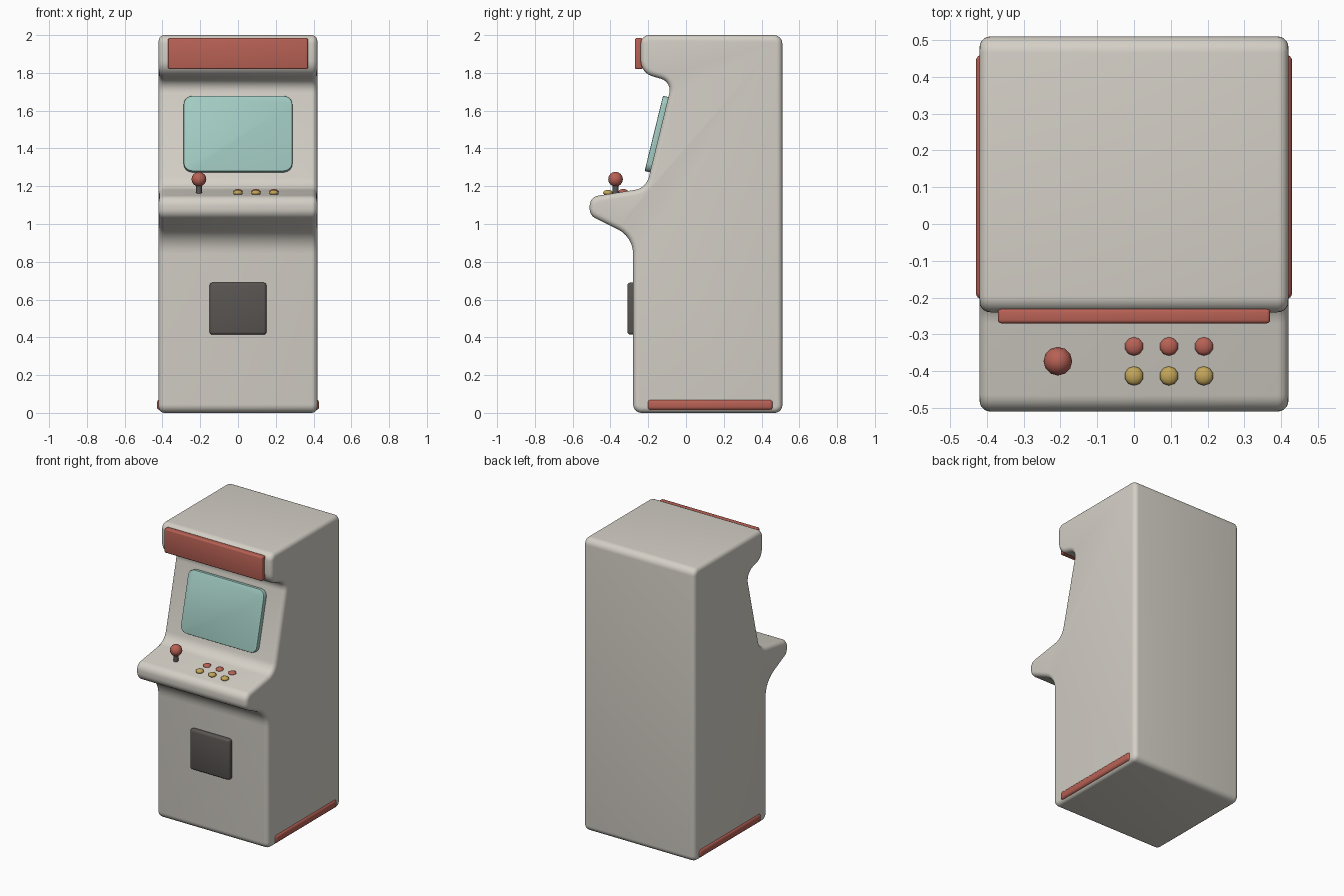
import bpy, bmesh, math
from mathutils import Vector, Matrix

if "Cube" in bpy.data.objects:
    bpy.data.objects.remove(bpy.data.objects["Cube"])


def material(name, rgb):
    m = bpy.data.materials.new(name)
    m.diffuse_color = (*rgb, 1)
    m.use_nodes = True
    m.node_tree.nodes["Principled BSDF"].inputs["Base Color"].default_value = m.diffuse_color
    return m


CREAM = material("cream", (0.66, 0.63, 0.57))
RED = material("red", (0.48, 0.12, 0.09))
TEAL = material("teal", (0.36, 0.60, 0.54))
DARK = material("dark", (0.10, 0.09, 0.085))
YELLOW = material("yellow", (0.55, 0.38, 0.10))


def finish(name, bm, mat, angle=35):
    bmesh.ops.recalc_face_normals(bm, faces=bm.faces[:])
    me = bpy.data.meshes.new(name)
    bm.to_mesh(me)
    bm.free()
    me.materials.append(mat)
    ob = bpy.data.objects.new(name, me)
    bpy.context.collection.objects.link(ob)
    bpy.ops.object.select_all(action='DESELECT')
    ob.select_set(True)
    bpy.context.view_layer.objects.active = ob
    bpy.ops.object.shade_smooth_by_angle(angle=math.radians(angle))
    return ob


def fillet(corners, steps=6):
    """Round each (y, z, tangent length) corner of a closed outline with an arc."""
    pts = []
    for i, (y, z, t) in enumerate(corners):
        c = Vector((y, z))
        u = (Vector(corners[i - 1][:2]) - c).normalized()
        v = (Vector(corners[(i + 1) % len(corners)][:2]) - c).normalized()
        half = u.angle(v) / 2
        centre = c + (u + v).normalized() * t / math.cos(half)
        a, b = c + u * t - centre, c + v * t - centre
        sweep = math.pi - 2 * half
        for k in range(steps + 1):
            f = k / steps
            pts.append(centre + (a * math.sin((1 - f) * sweep) + b * math.sin(f * sweep)) / math.sin(sweep))
    return pts


def inset(pts, d):
    """Move a counter-clockwise outline inward by d."""
    out = []
    for i, p in enumerate(pts):
        e1 = (p - pts[i - 1]).normalized()
        e2 = (pts[(i + 1) % len(pts)] - p).normalized()
        n1, n2 = Vector((-e1.y, e1.x)), Vector((-e2.y, e2.x))
        out.append(p + (n1 + n2) * d / (1 + n1.dot(n2)))
    return out


def box(name, centre, size, mat, bevel, segments=3, tilt=0, corner=0):
    """Rounded box; corner rounds the four outline corners seen from the front."""
    bm = bmesh.new()
    bmesh.ops.create_cube(bm, size=1, matrix=Matrix.Diagonal((*size, 1)))
    if corner:
        edges = [e for e in bm.edges if abs(e.verts[0].co.y - e.verts[1].co.y) > 1e-4]
        bmesh.ops.bevel(bm, geom=edges, offset=corner, segments=6, profile=0.5, affect='EDGES')
        edges = [e for e in bm.edges if abs(e.verts[0].co.y - e.verts[1].co.y) < 1e-4]
    else:
        edges = bm.edges[:]
    bmesh.ops.bevel(bm, geom=edges, offset=bevel, segments=segments, profile=0.5, affect='EDGES')
    bm.transform(Matrix.Translation(centre) @ Matrix.Rotation(tilt, 4, 'X'))
    return finish(name, bm, mat)


def ball(name, centre, radius, height, sides, mat):
    bm = bmesh.new()
    bmesh.ops.create_uvsphere(bm, u_segments=sides, v_segments=8, radius=1)
    bm.transform(Matrix.Translation(centre) @ Matrix.Diagonal((radius, radius, height, 1)))
    return finish(name, bm, mat, 60)


# Cabinet: filleted side profile swept across x with rounded rims
PROFILE = fillet([
    (-0.28, 0, 0.045), (0.51, 0, 0.04), (0.51, 2, 0.045), (-0.24, 2, 0.045),
    (-0.24, 1.80, 0.065), (-0.074, 1.752, 0.06), (-0.211, 1.19, 0.06),
    (-0.51, 1.143, 0.045), (-0.51, 1.045, 0.035), (-0.28, 0.932, 0.09)])
HALF, RIM, STEPS = 0.42, 0.03, 5
half_rings = []
for k in range(STEPS + 1):
    a = math.pi / 2 * k / STEPS
    half_rings.append((HALF - RIM + RIM * math.cos(a), RIM * (1 - math.sin(a))))
rings = [(-x, d) for x, d in half_rings] + half_rings[::-1]
bm = bmesh.new()
loops = [[bm.verts.new((x, p.x, p.y)) for p in inset(PROFILE, d)] for x, d in rings]
for l1, l2 in zip(loops, loops[1:]):
    for i in range(len(l1)):
        bm.faces.new((l1[i - 1], l1[i], l2[i], l2[i - 1]))
bm.faces.new(loops[0])
bm.faces.new(loops[-1][::-1])
finish("cabinet", bm, CREAM)

# Front panels
box("header_panel", (0, -0.25, 1.902), (0.74, 0.04, 0.165), RED, 0.009)
box("screen", (0, -0.151, 1.475), (0.575, 0.04, 0.41), TEAL, 0.006, 2,
    tilt=-math.atan(0.244), corner=0.045)
box("coin_door", (0, -0.285, 0.552), (0.30, 0.05, 0.275), DARK, 0.014)

# Side kick strips
for side, x in (("left", -0.41), ("right", 0.41)):
    box(side + "_kick_strip", (x, 0.128, 0.043), (0.04, 0.665, 0.056), RED, 0.018, 4)

# Joystick
bm = bmesh.new()
bmesh.ops.create_cone(bm, cap_ends=True, segments=12, radius1=0.016, radius2=0.016, depth=0.09,
                      matrix=Matrix.Translation((-0.207, -0.373, 1.185)))
finish("joystick_shaft", bm, DARK)
ball("joystick_knob", (-0.207, -0.373, 1.237), 0.039, 0.039, 12, RED)

# Buttons
for row, y, z, mat in (("front", -0.413, 1.165, YELLOW), ("rear", -0.332, 1.170, RED)):
    for i in range(3):
        ball(f"{row}_button_{i + 1}", (0.095 * i, y, z), 0.026, 0.015, 10, mat)
